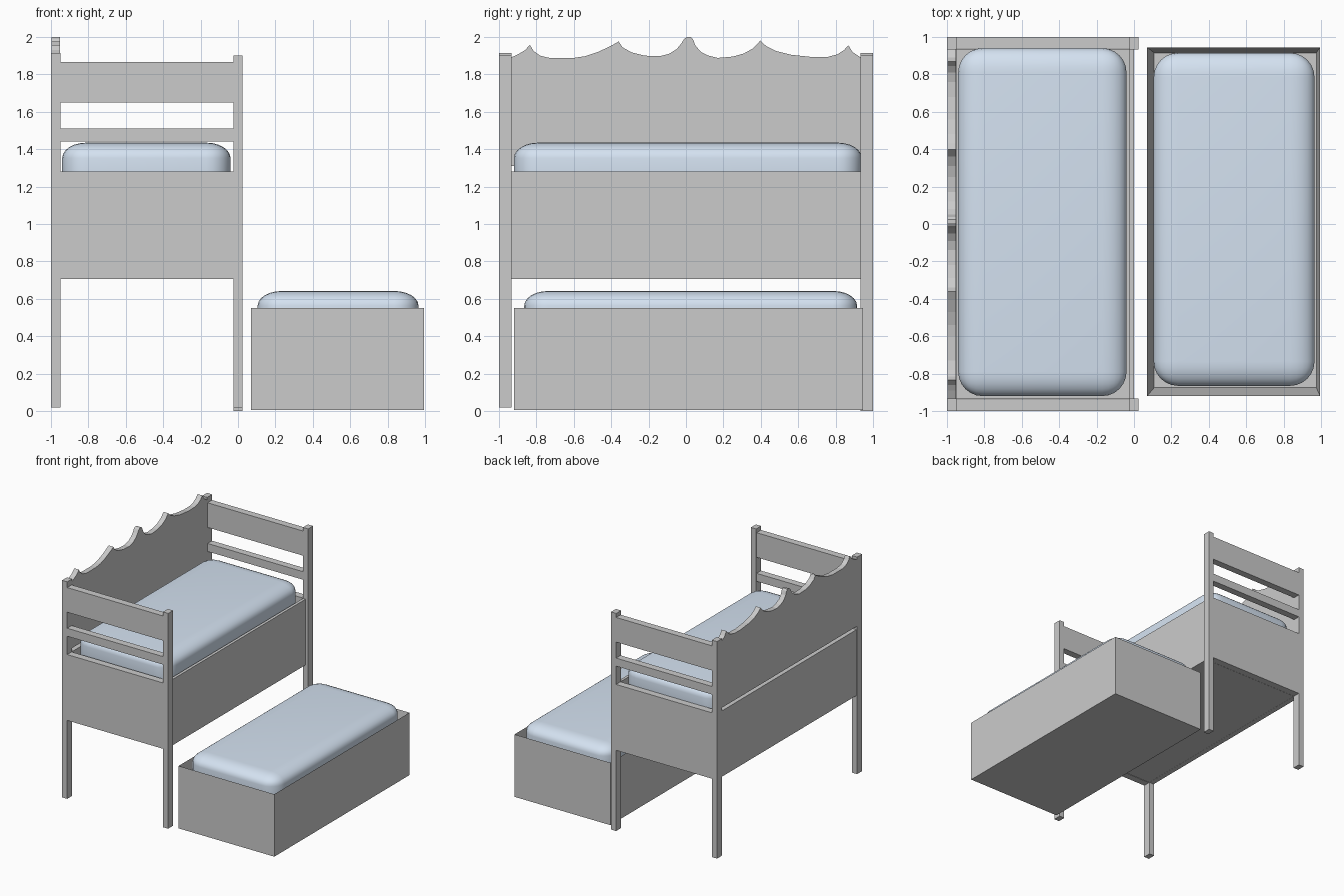
import bpy, bmesh

if "Cube" in bpy.data.objects:
    bpy.data.objects.remove(bpy.data.objects["Cube"])


def finish(name, bm):
    bmesh.ops.recalc_face_normals(bm, faces=bm.faces)
    me = bpy.data.meshes.new(name)
    bm.to_mesh(me)
    bm.free()
    ob = bpy.data.objects.new(name, me)
    bpy.context.collection.objects.link(ob)
    return ob


def cube_bm(x, y, z):
    bm = bmesh.new()
    bmesh.ops.create_cube(bm, size=1)
    for v in bm.verts:
        v.co = [(a + b) / 2 + c * (b - a) for (a, b), c in zip((x, y, z), v.co)]
    return bm


def box(name, x, y, z):
    return finish(name, cube_bm(x, y, z))


blue = bpy.data.materials.new("mattress_blue")
blue.diffuse_color = (0.66, 0.76, 0.88, 1)
blue.use_nodes = True
blue.node_tree.nodes["Principled BSDF"].inputs["Base Color"].default_value = blue.diffuse_color


def mattress(name, x, y, z):
    # rounded block, bevelled at exaggerated height and then flattened
    h = 0.5
    bm = cube_bm((x[0], x[1]), (y[0], y[1]), (0, h))
    bmesh.ops.bevel(bm, geom=bm.edges[:], offset=0.13, segments=6,
                    profile=0.5, affect='EDGES')
    for v in bm.verts:
        v.co.z = z[0] + v.co.z / h * (z[1] - z[0])
    ob = finish(name, bm)
    ob.data.materials.append(blue)
    bpy.ops.object.select_all(action='DESELECT')
    ob.select_set(True)
    bpy.context.view_layer.objects.active = ob
    bpy.ops.object.shade_smooth_by_angle()


# both bed ends: posts, panel and rails
LX, RX = (-0.95, -0.025)
for end, y in (("front", (-1, -0.932)), ("back", (0.932, 1))):
    foot = 0.02 if end == "front" else 0.0
    box(end + "_wall_post", (-1, LX), y, (0.02, 1.915))
    box(end + "_outer_post", (RX, 0.025), y, (foot, 1.9))
    inner = (y[0] + 0.006, y[1]) if end == "back" else (y[0], y[1] - 0.006)
    for part, z in (("panel", (0.705, 1.28)), ("low_rail", (1.44, 1.51)),
                    ("top_rail", (1.65, 1.865))):
        box(end + "_" + part, (LX, RX), inner, z)

# bed sides and floor
SY = (-0.935, 0.935)
box("outer_side_panel", (RX, 0.0), SY, (0.705, 1.28))
box("wall_side_panel", (-0.995, LX), SY, (0.705, 1.28))
box("bed_floor", (LX, RX), SY, (0.706, 0.75))

# scalloped back panel
profile = [(-0.935, 1.89), (-0.89, 1.912), (-0.86, 1.93), (-0.835, 1.958),
           (-0.815, 1.925), (-0.78, 1.9), (-0.73, 1.888), (-0.6, 1.888),
           (-0.54, 1.897), (-0.47, 1.92), (-0.4, 1.953), (-0.36, 1.976),
           (-0.34, 1.945), (-0.29, 1.917), (-0.22, 1.9), (-0.14, 1.897),
           (-0.09, 1.91), (-0.05, 1.935), (-0.025, 1.965), (-0.01, 1.99),
           (0.005, 2.0), (0.025, 2.0), (0.038, 1.987), (0.05, 1.955),
           (0.08, 1.92), (0.12, 1.9), (0.17, 1.888), (0.25, 1.895),
           (0.31, 1.912), (0.36, 1.94), (0.397, 1.98), (0.43, 1.95),
           (0.48, 1.925), (0.56, 1.905), (0.68, 1.892), (0.76, 1.894),
           (0.81, 1.907), (0.845, 1.93), (0.868, 1.956), (0.89, 1.92),
           (0.935, 1.89), (0.935, 1.31), (-0.935, 1.31)]
bm = bmesh.new()
face = bm.faces.new([bm.verts.new((-0.998, y, z)) for y, z in profile])
ext = bmesh.ops.extrude_face_region(bm, geom=[face], use_keep_orig=True)
bmesh.ops.translate(bm, vec=(0.046, 0, 0),
                    verts=[g for g in ext["geom"] if isinstance(g, bmesh.types.BMVert)])
finish("scalloped_back_panel", bm)

# pull-out drawer: open box with walls sloping in to its floor
bm = cube_bm((0.07, 0.995), (-0.92, 0.945), (0.005, 0.55))
top = max(bm.faces, key=lambda f: f.calc_center_median().z)
bmesh.ops.inset_region(bm, faces=[top], thickness=0.03)
for v in top.verts:
    v.co.z = 0.3
    v.co.x = 0.108 if v.co.x < 0.5 else 0.975
    v.co.y = -0.875 if v.co.y < 0 else 0.915
finish("pull_out_drawer", bm)

# mattresses
mattress("upper_mattress", (-0.94, -0.04), (-0.92, 0.94), (1.12, 1.435))
mattress("lower_mattress", (0.105, 0.965), (-0.865, 0.915), (0.34, 0.642))
